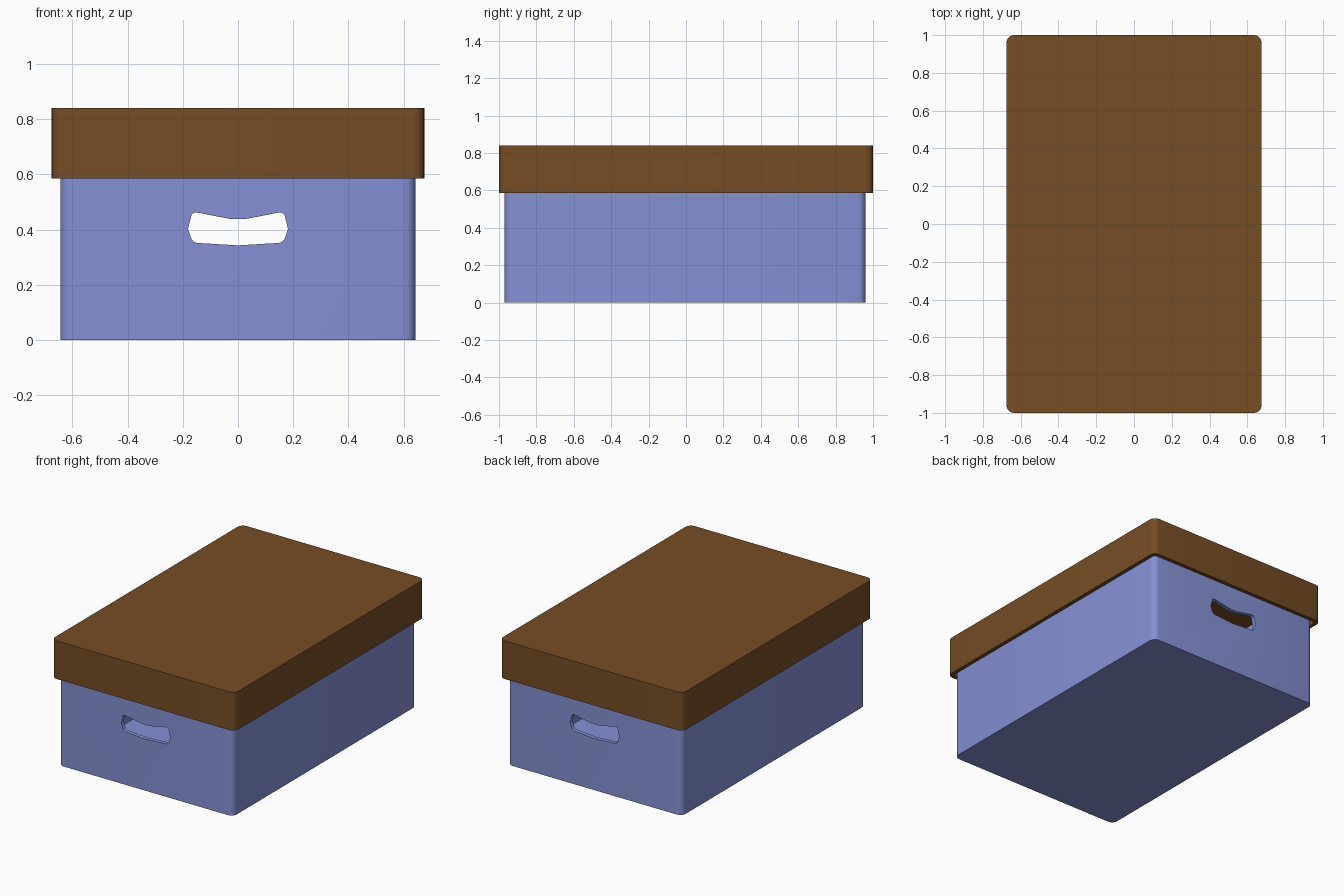
import bpy, bmesh, math

if "Cube" in bpy.data.objects:
    bpy.data.objects.remove(bpy.data.objects["Cube"])


def material(name, color):
    m = bpy.data.materials.new(name)
    m.diffuse_color = (*color, 1)
    m.use_nodes = True
    m.node_tree.nodes["Principled BSDF"].inputs["Base Color"].default_value = m.diffuse_color
    return m


blue = material("periwinkle_blue", (0.235, 0.283, 0.66))
brown = material("cardboard_brown", (0.18, 0.074, 0.018))


def rounded_rect(hx, hy, r, cy=0, steps=5):
    pts = []
    for i, (sx, sy) in enumerate([(1, 1), (-1, 1), (-1, -1), (1, -1)]):
        for k in range(steps + 1):
            a = math.pi / 2 * (i + k / steps)
            pts.append((sx * (hx - r) + r * math.cos(a),
                        cy + sy * (hy - r) + r * math.sin(a)))
    return pts


def make_object(name, bm, mat=None):
    bmesh.ops.recalc_face_normals(bm, faces=bm.faces)
    me = bpy.data.meshes.new(name)
    bm.to_mesh(me)
    bm.free()
    ob = bpy.data.objects.new(name, me)
    bpy.context.collection.objects.link(ob)
    if mat:
        me.materials.append(mat)
    return ob


def tray(name, hx, hy, cy, r, z_closed, z_open, t, mat):
    """Hollow rounded box, closed at z_closed and open at z_open."""
    z_in = z_closed + math.copysign(t, z_open - z_closed)
    outer = rounded_rect(hx, hy, r, cy)
    inner = rounded_rect(hx - t, hy - t, r - t * 0.7, cy)
    bm = bmesh.new()
    rings = [[bm.verts.new((x, y, z)) for x, y in p] for p, z in
             ((outer, z_closed), (outer, z_open), (inner, z_open), (inner, z_in))]
    n = len(outer)
    for a, b in zip(rings, rings[1:]):
        for i in range(n):
            j = (i + 1) % n
            bm.faces.new((a[i], a[j], b[j], b[i]))
    bm.faces.new(rings[0])
    bm.faces.new(rings[-1])
    return make_object(name, bm, mat)


# Box body and overlapping lid
body = tray("box_body", 0.643, 0.965, -0.005, 0.04, 0.0, 0.81, 0.027, blue)
lid = tray("box_lid", 0.675, 1.0, 0.0, 0.04, 0.84, 0.586, 0.025, brown)

# Handle slots cut through both end walls
half = [(0, 0.343), (0.148, 0.352), (0.16, 0.356), (0.168, 0.365), (0.181, 0.402),
        (0.168, 0.455), (0.16, 0.461), (0.148, 0.462), (0.03, 0.439), (0, 0.438)]
outline = half + [(-x, z) for x, z in half[-2:0:-1]]
bm = bmesh.new()
face = bm.faces.new([bm.verts.new((x, -1.2, z)) for x, z in outline])
ext = bmesh.ops.extrude_face_region(bm, geom=[face])
bmesh.ops.translate(bm, vec=(0, 2.4, 0),
                    verts=[v for v in ext["geom"] if isinstance(v, bmesh.types.BMVert)])
cutter = make_object("handle_cutter", bm, blue)
cutter.hide_render = True

cut = body.modifiers.new("handles", "BOOLEAN")
cut.object = cutter
cut.operation = "DIFFERENCE"
cut.solver = "EXACT"
bpy.context.view_layer.objects.active = body
bpy.ops.object.modifier_apply(modifier=cut.name)
bpy.data.objects.remove(cutter)

# Smooth rounded corners, sharp rims
for ob in (body, lid):
    bpy.ops.object.select_all(action="DESELECT")
    ob.select_set(True)
    bpy.context.view_layer.objects.active = ob
    bpy.ops.object.shade_smooth_by_angle(angle=math.radians(30))
